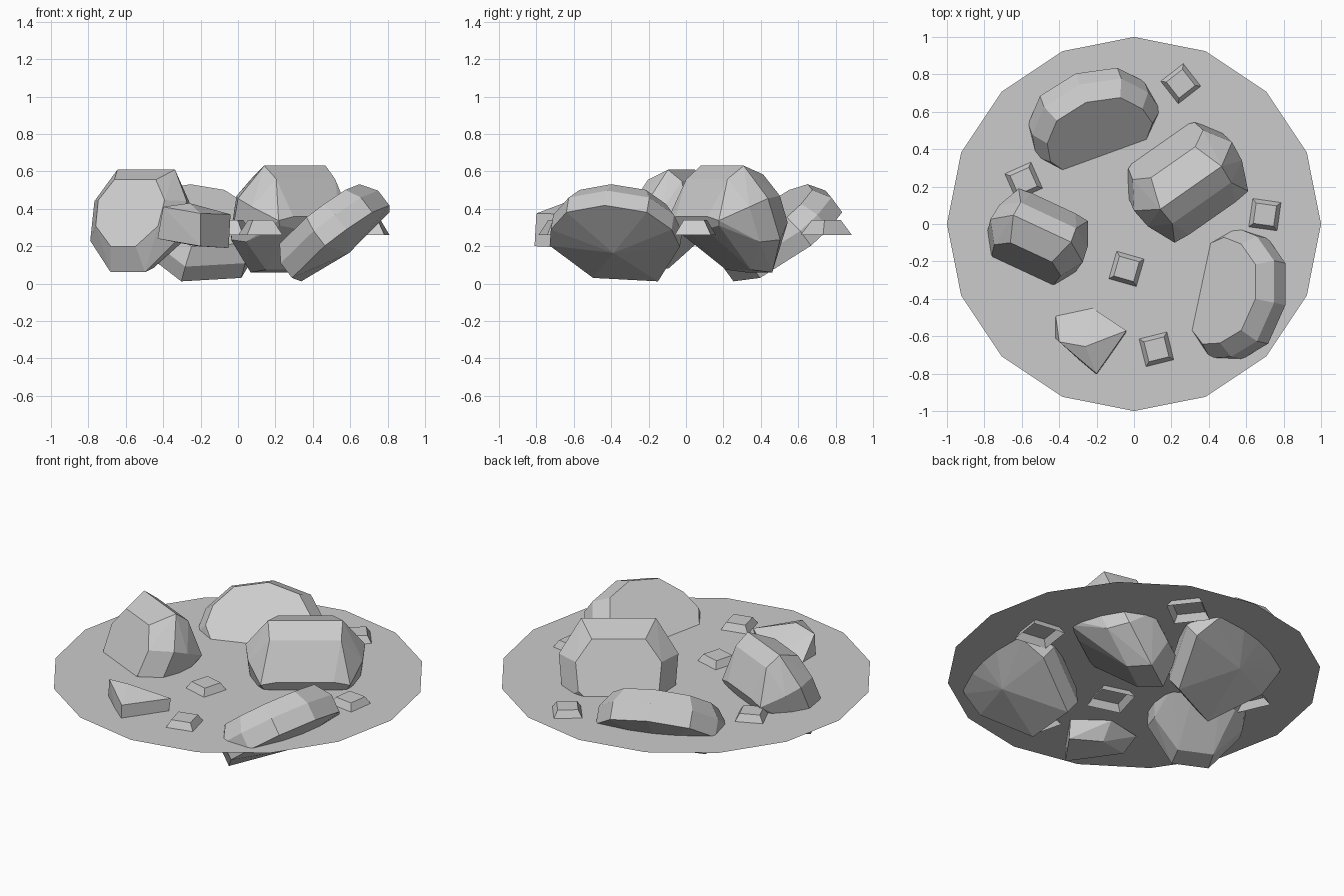
import bpy, bmesh
from math import sin, cos, radians, pi
from mathutils import Vector

if "Cube" in bpy.data.objects:
    bpy.data.objects.remove(bpy.data.objects["Cube"])


def finish(bm, name):
    me = bpy.data.meshes.new(name)
    bm.to_mesh(me)
    bm.free()
    ob = bpy.data.objects.new(name, me)
    bpy.context.collection.objects.link(ob)
    return ob


def hull(name, pts):
    bm = bmesh.new()
    for p in pts:
        bm.verts.new(p)
    res = bmesh.ops.convex_hull(bm, input=bm.verts[:])
    loose = [v for v in bm.verts if not v.link_faces]
    bmesh.ops.delete(bm, geom=loose, context='VERTS')
    bmesh.ops.dissolve_limit(bm, angle_limit=radians(2), verts=bm.verts[:], edges=bm.edges[:])
    bmesh.ops.recalc_face_normals(bm, faces=bm.faces[:])
    return finish(bm, name)


def gem(name, center, azimuth, tilt, outline, rings, scale=(1, 1, 1)):
    """Outline (side, upslope) repeated at rings (height, side scale, up scale, up shift)."""
    a, t = radians(azimuth), radians(tilt)
    n = Vector((sin(t) * cos(a), sin(t) * sin(a), cos(t)))
    u = Vector((-cos(t) * cos(a), -cos(t) * sin(a), sin(t)))
    v = Vector((sin(a), -cos(a), 0))
    c = Vector(center)
    pts = []
    for h, sv, su, du in rings:
        for x, y in outline:
            p = c + v * x * sv * scale[0] + u * (y * su + du) * scale[1] + n * h * scale[2]
            if all((p - q).length > 1e-4 for q in pts):
                pts.append(p)
    return hull(name, pts)


# thin 16-sided ground sheet
bm = bmesh.new()
bm.faces.new([bm.verts.new((cos(i * pi / 8), sin(i * pi / 8), 0.30)) for i in range(16)])
finish(bm, "base_sheet")

# two flat round stones, tilted
round_outline = [(-.17, -.30), (.18, -.33), (.35, -.03), (.33, .12), (.22, .27),
                 (0, .33), (-.22, .27), (-.33, .12), (-.36, -.02)]
round_rings = [(.19, .82, .82, 0), (.10, 1, 1, 0), (0, 1, 1, 0), (-.065, 0, 0, 0)]
gem("flat_stone_right", (.555, -.38, .215), 168, 38, round_outline, round_rings)
gem("flat_stone_back", (-.223, .56, .215), 290, 38, round_outline, round_rings)

# two thick stones standing steeply
thick_outline = [(-.20, .31), (.20, .31), (.32, .12), (.30, -.12),
                 (.12, -.31), (-.12, -.31), (-.30, -.12), (-.32, .12)]
thick_rings = [(.135, .72, .65, 0), (0, 1, 1, 0), (-.12, .96, .85, .02), (-.29, .75, .12, .10)]
gem("thick_stone_center", (.235, .293, .345), 125, 67, thick_outline, thick_rings)
gem("thick_stone_left", (-.54, -.13, .335), 245, 67, thick_outline, thick_rings, (.85, .96, .8))

# small block at the front
hull("small_block", [(-.26, -.655, .43), (-.40, -.63, .41), (-.20, -.80, .375), (-.04, -.57, .37),
                     (-.43, -.60, .24), (-.20, -.81, .20), (-.05, -.60, .19),
                     (-.42, -.48, .29), (-.22, -.45, .30), (-.22, -.52, .20)])

# five small square studs, open underneath
for i, (x, y, rot) in enumerate([(.12, -.67, 14), (-.04, -.24, -16), (.70, .05, -8),
                                 (-.59, .23, 24), (.25, .75, 38)]):
    bm = bmesh.new()
    loops = []
    for side, z in ((.195, .26), (.11, .34)):
        r = side / 2 ** .5
        loops.append([bm.verts.new((x + r * cos(radians(rot + 45 + 90 * k)),
                                    y + r * sin(radians(rot + 45 + 90 * k)), z)) for k in range(4)])
    low, top = loops
    bm.faces.new(top)
    for k in range(4):
        j = (k + 1) % 4
        bm.faces.new((low[k], low[j], top[j], top[k]))
    finish(bm, f"stud_{i + 1}")
